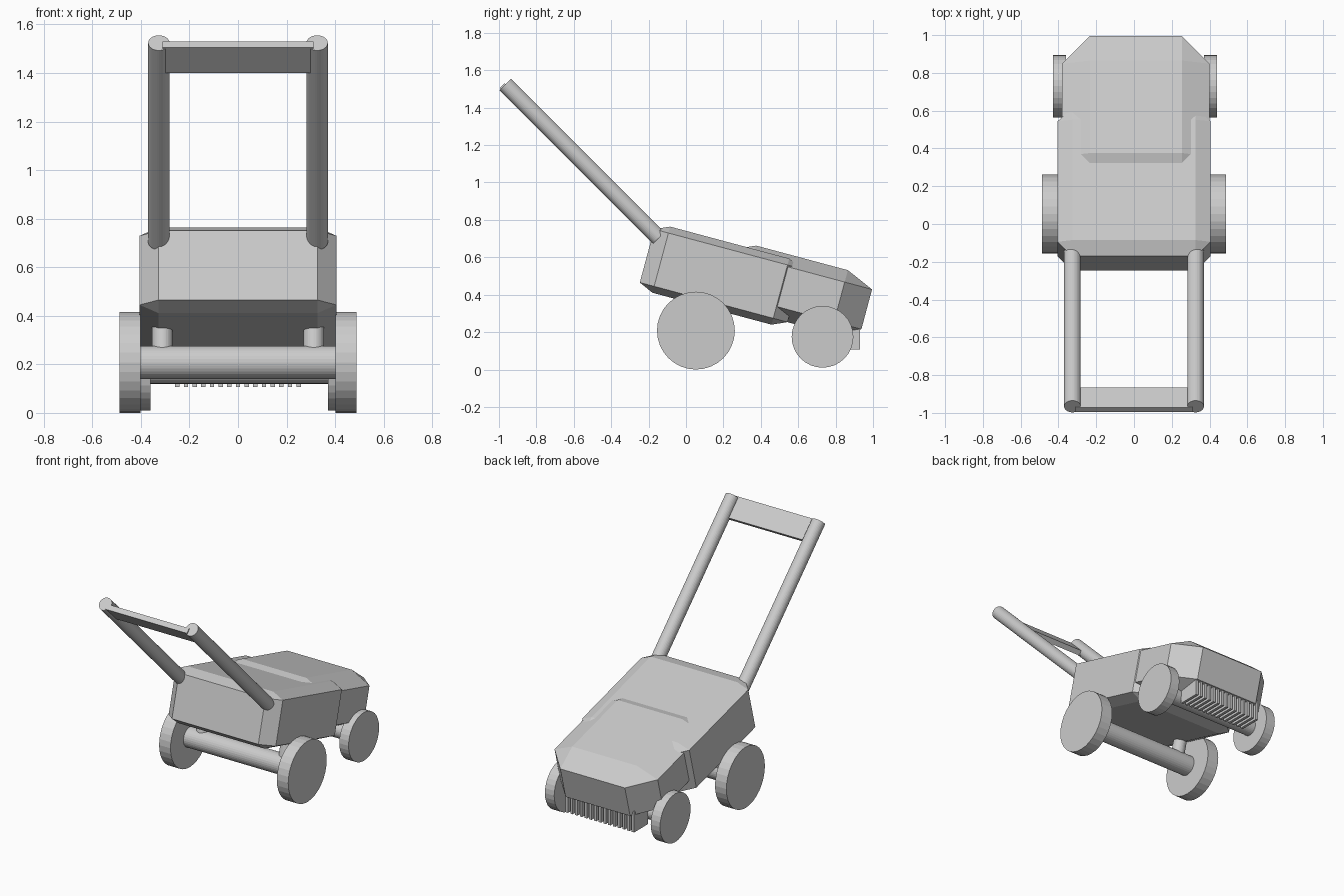
import bpy, bmesh
from math import radians, sin, cos
from mathutils import Vector, Matrix

if "Cube" in bpy.data.objects:
    bpy.data.objects.remove(bpy.data.objects["Cube"])

TILT = radians(-15)


def add_object(name, bm):
    mesh = bpy.data.meshes.new(name)
    bm.to_mesh(mesh)
    bm.free()
    ob = bpy.data.objects.new(name, mesh)
    bpy.context.collection.objects.link(ob)
    return ob


def box(name, centre, size, tilt=0.0, bevel=0.0):
    """Box tilted about x; the bevel is a fraction of each dimension."""
    bm = bmesh.new()
    bmesh.ops.create_cube(bm, size=1)
    if bevel:
        bmesh.ops.bevel(bm, geom=bm.edges[:], offset=bevel, segments=1,
                        affect='EDGES', profile=0.5)
    bm.transform(Matrix.Diagonal((*size, 1)))
    ob = add_object(name, bm)
    ob.location = centre
    ob.rotation_euler.x = tilt
    return ob


def rod(name, start, end, radius, sides=32):
    """Capped cylinder between two points."""
    a, b = Vector(start), Vector(end)
    bm = bmesh.new()
    bmesh.ops.create_cone(bm, cap_ends=True, segments=sides, radius1=radius,
                          radius2=radius, depth=(b - a).length)
    ob = add_object(name, bm)
    ob.location = (a + b) / 2
    ob.rotation_mode = 'QUATERNION'
    ob.rotation_quaternion = (b - a).to_track_quat('Z', 'Y')
    return ob


def tilted(x, u, v):
    """Point in the body's sloping frame (u forward, v up)."""
    return (x, u * cos(TILT) - v * sin(TILT), u * sin(TILT) + v * cos(TILT))


# Sloping body: rear housing and chamfered front hood
box("rear_housing", tilted(0, 0.05, 0.533), (0.81, 0.818, 0.366), TILT, 0.097)
box("front_hood", tilted(0.01, 0.445, 0.561), (0.78, 0.81, 0.352), TILT, 0.187)

# Wheels and axles
REAR, FRONT = (0.053, 0.208), (0.73, 0.175)
for side, s in (("left", -1), ("right", 1)):
    rod("rear_wheel_" + side, (s * 0.402, *REAR), (s * 0.488, *REAR), 0.208)
    rod("front_wheel_" + side, (0.005 + s * 0.365, *FRONT),
        (0.005 + s * 0.435, *FRONT), 0.165)
    # Strut from the rear axle up into the housing
    rod("axle_strut_" + side, (s * 0.312, *REAR),
        (s * 0.312, REAR[0] + 0.065, REAR[1] + 0.242), 0.043)
    # Handle tube
    rod("handle_tube_" + side, (s * 0.326, -0.966, 1.524),
        (s * 0.326, -0.145, 0.703), 0.044)
rod("rear_axle", (-0.41, *REAR), (0.41, *REAR), 0.068)
rod("front_axle", (-0.37, *FRONT), (0.38, *FRONT), 0.055)

# Flat grip between the handle tubes
box("handle_grip", (0, -0.93, 1.465), (0.62, 0.149, 0.035), radians(-45))

# Row of teeth under the nose
for i in range(15):
    x = -0.25 + i * 0.5 / 14
    box("comb_tooth_%02d" % (i + 1), (x, 0.855, 0.177), (0.018, 0.15, 0.142))
